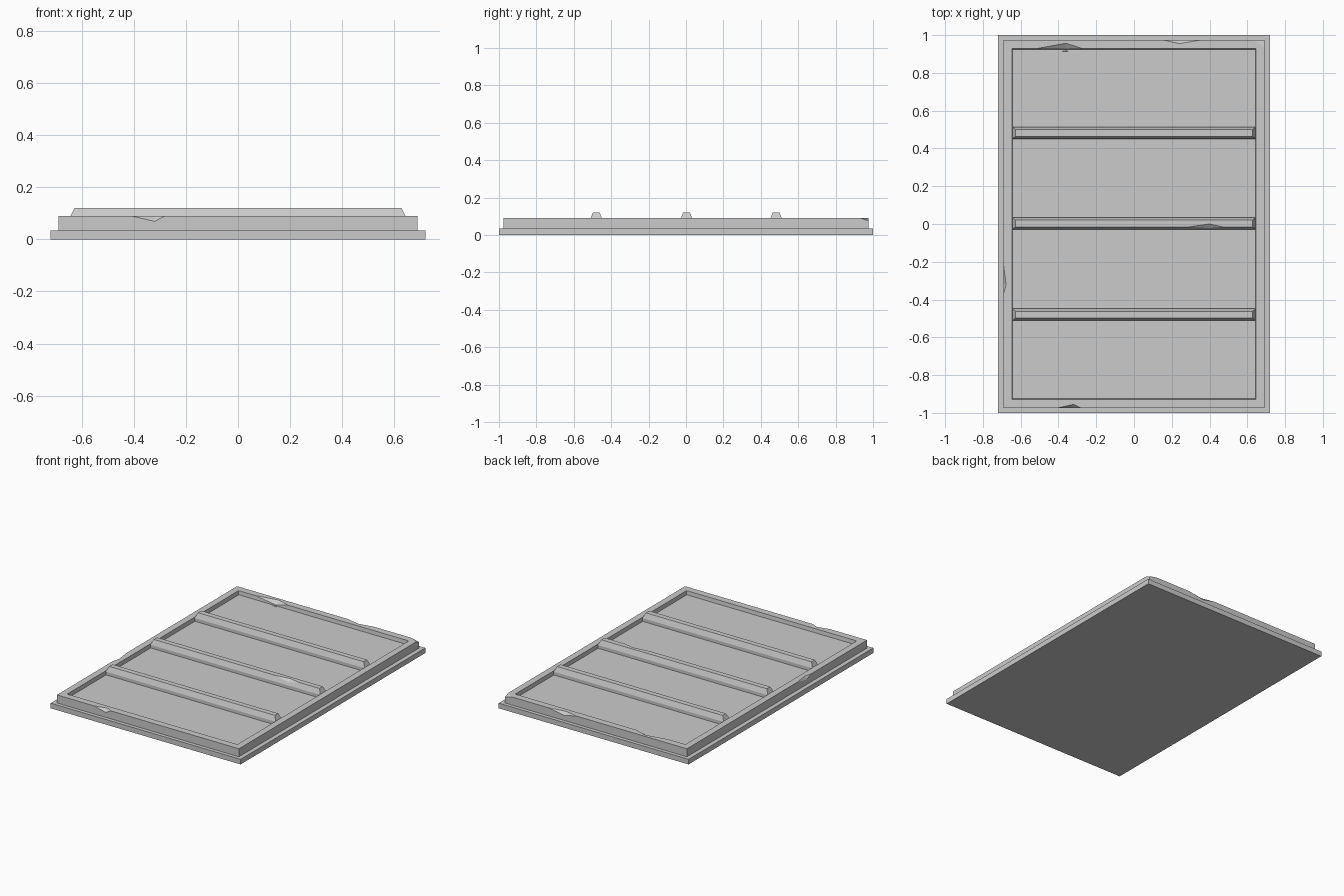
import bpy, bmesh
from mathutils import Vector

if "Cube" in bpy.data.objects:
    bpy.data.objects.remove(bpy.data.objects["Cube"])


def hull(name, points):
    """Convex solid around a few points."""
    bm = bmesh.new()
    for p in points:
        bm.verts.new(p)
    bmesh.ops.convex_hull(bm, input=bm.verts[:])
    bmesh.ops.dissolve_limit(bm, angle_limit=0.001, verts=bm.verts[:], edges=bm.edges[:])
    bmesh.ops.recalc_face_normals(bm, faces=bm.faces[:])
    me = bpy.data.meshes.new(name)
    bm.to_mesh(me)
    bm.free()
    ob = bpy.data.objects.new(name, me)
    bpy.context.collection.objects.link(ob)
    return ob


def slab(name, levels, y=0):
    """Stack of centred rectangles (half x, half y, z)."""
    return hull(name, [(sx * hx, y + sy * hy, z) for hx, hy, z in levels
                       for sx in (-1, 1) for sy in (-1, 1)])


def cut(ob, cutter):
    mod = ob.modifiers.new("cut", 'BOOLEAN')
    mod.operation, mod.solver, mod.object = 'DIFFERENCE', 'EXACT', cutter
    bpy.context.view_layer.objects.active = ob
    bpy.ops.object.modifier_apply(modifier=mod.name)
    bpy.data.objects.remove(cutter, do_unlink=True)


def chip(ob, a, b, p, q):
    """Knock a notch out of edge a-b, reaching p on top and q down the side."""
    a, b, p, q = map(Vector, (a, b, p, q))
    m = (p + q) / 2
    cut(ob, hull("chip_cutter", [a + (a - m) * 0.15, b + (b - m) * 0.15,
                                 p + (p - q) * 0.6, q + (q - p) * 0.6]))


FLOOR, RIM, TOP = 0.063, 0.09, 0.12
OX, OY, IX, IY = 0.69, 0.975, 0.645, 0.928

# base plate
slab("base_plate", [(0.72, 1.0, 0), (0.72, 1.0, 0.035)])

# raised tray with a recessed floor
tray = slab("tray_frame", [(OX, OY, 0.035), (OX, OY, RIM)])
cut(tray, slab("recess_cutter", [(IX - 0.003, IY - 0.003, FLOOR), (IX, IY, RIM),
                                 (IX, IY, RIM + 0.1)]))

# chipped rim edges: front, back, left, inner back, back right corner
chip(tray, (-0.41, -OY, RIM), (-0.28, -OY, RIM), (-0.32, -0.955, RIM), (-0.32, -OY, 0.069))
chip(tray, (0.15, OY, RIM), (0.36, OY, RIM), (0.24, 0.955, RIM), (0.24, OY, 0.07))
chip(tray, (-OX, -0.37, RIM), (-OX, -0.22, RIM), (-0.677, -0.32, RIM), (-OX, -0.32, 0.07))
chip(tray, (-0.52, IY, RIM), (-0.27, IY, RIM), (-0.36, 0.957, RIM), (-0.36, IY, 0.07))
cut(tray, hull("corner_cutter", [(0.71, 0.91, 0.094), (0.71, 0.995, 0.066),
                                 (0.58, 0.995, 0.094), (0.71, 0.995, 0.2)]))

# three cross ribs with sloped tops
for name, y in (("front_rib", -0.48), ("middle_rib", 0.003), ("back_rib", 0.482)):
    rib = slab(name, [(IX, 0.032, FLOOR - 0.01), (IX, 0.032, 0.085), (0.628, 0.018, TOP)], y)
    if name == "middle_rib":
        chip(rib, (0.29, -0.015, TOP), (0.47, -0.015, TOP), (0.4, 0.0, TOP), (0.4, -0.022, 0.103))
